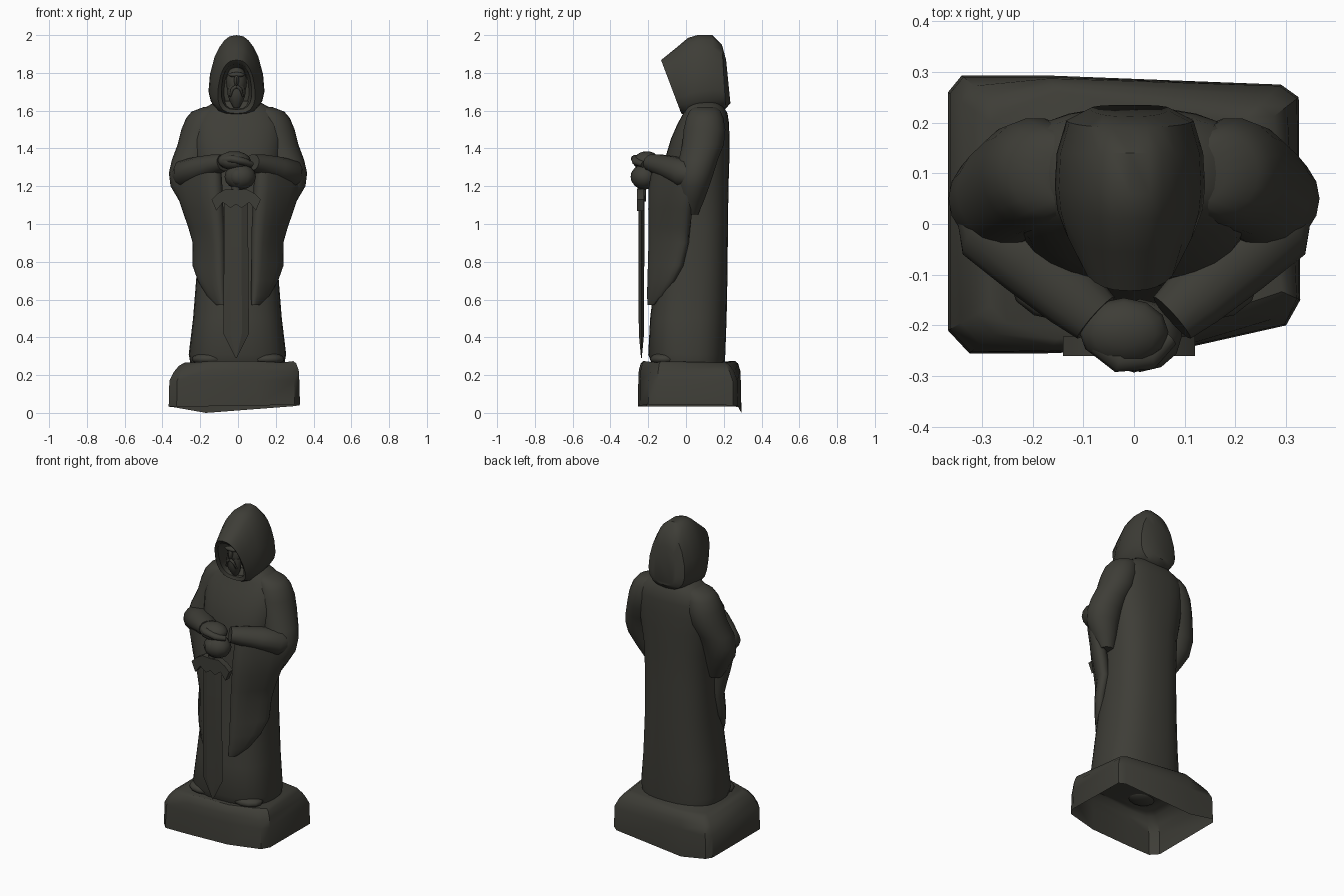
import bpy, bmesh, math
from mathutils import Vector

stone = bpy.data.materials.new("dark stone")
stone.diffuse_color = (0.048, 0.047, 0.038, 1)


def finish(name, bm, angle=40):
    bmesh.ops.recalc_face_normals(bm, faces=bm.faces)
    me = bpy.data.meshes.new(name)
    bm.to_mesh(me)
    bm.free()
    ob = bpy.data.objects.new(name, me)
    bpy.context.collection.objects.link(ob)
    me.materials.append(stone)
    for o in bpy.context.selected_objects:
        o.select_set(False)
    ob.select_set(True)
    bpy.context.view_layer.objects.active = ob
    bpy.ops.object.shade_smooth_by_angle(angle=math.radians(angle))
    return ob


def loft(name, rings, cap0=True, cap1=True, angle=40):
    bm = bmesh.new()
    vs = [[bm.verts.new(p) for p in r] for r in rings]
    n = len(vs[0])
    for a, b in zip(vs, vs[1:]):
        for i in range(n):
            j = (i + 1) % n
            bm.faces.new((a[i], a[j], b[j], b[i]))
    if cap0:
        bm.faces.new(vs[0][::-1])
    if cap1:
        bm.faces.new(vs[-1])
    return finish(name, bm, angle)


def circle(n, p=1.0):
    # unit superellipse points; p < 1 is squarer
    out = []
    for i in range(n):
        a = 2 * math.pi * i / n
        c, s = math.cos(a), math.sin(a)
        out.append((math.copysign(abs(c) ** p, c), math.copysign(abs(s) ** p, s)))
    return out


def tube(name, pts, n=14):
    # pts: (x, y, z, horizontal radius, vertical radius)
    ps = [Vector(p[:3]) for p in pts]
    rings = []
    for i, p in enumerate(pts):
        t = (ps[min(i + 1, len(ps) - 1)] - ps[max(i - 1, 0)]).normalized()
        side = t.cross(Vector((0, 1, 0) if abs(t.z) > 0.9 else (0, 0, 1))).normalized()
        up = side.cross(t)
        rings.append([ps[i] + side * c * p[3] + up * s * p[4] for c, s in circle(n)])
    return loft(name, rings, angle=50)


def blob(name, loc, scale, seg=12, rot=0):
    bm = bmesh.new()
    bmesh.ops.create_uvsphere(bm, u_segments=seg, v_segments=8, radius=1)
    for v in bm.verts:
        v.co = Vector((v.co.x * scale[0], v.co.y * scale[1], v.co.z * scale[2]))
    ob = finish(name, bm, 60)
    ob.location = loc
    ob.rotation_euler = (rot, 0, 0)
    return ob


# chipped plinth, hollow underneath
outline = [(-.17, -.255, .035), (.1, -.245, .038), (.30, -.2, .045), (.328, -.15, .045),
           (.325, .25, .04), (.29, .275, .035), (-.17, .293, .0), (-.34, .293, .03),
           (-.367, .26, .033), (-.367, -.21, .033), (-.325, -.255, .033)]
rings = [[(x, y, z) for x, y, z in outline]]
for z, s, chip, drop in ((.17, .99, 0, 0), (.225, .98, .05, .01), (.262, .94, .09, .012), (.274, .89, .12, .008)):
    ring = []
    for x, y, _ in outline:
        corner = abs(x) > .25 and abs(y) > .18
        k = s - (chip if corner else 0)
        ring.append((x * k, y * k, z - (drop if corner else 0)))
    rings.append(ring)
loft("plinth", rings, cap0=False, angle=35)

# robe: z, half width, front y, back y
robe = [(.268, .25, -.185, .205), (.31, .258, -.2, .208), (.5, .235, -.19, .215),
        (.75, .215, -.16, .22), (1.0, .208, -.135, .222), (1.2, .212, -.125, .225),
        (1.35, .235, -.11, .23), (1.45, .245, -.08, .23), (1.53, .24, -.045, .228),
        (1.585, .215, -.015, .22), (1.62, .165, .0, .2), (1.65, .11, .02, .18)]
loft("robe", [[(w * c - .003, (f + b) / 2 + (b - f) / 2 * s, z) for c, s in circle(28, .8)]
              for z, w, f, b in robe], angle=50)

# z, centre x, centre y, radius x, radius y
arm = [(1.62, .12, .1, .06, .06), (1.595, .16, .1, .085, .085), (1.56, .18, .1, .095, .1),
       (1.5, .195, .098, .105, .112), (1.42, .215, .09, .105, .112), (1.34, .245, .065, .105, .105),
       (1.27, .262, .05, .104, .098), (1.2, .262, .04, .095, .085), (1.12, .24, .03, .07, .065),
       (1.05, .22, .02, .045, .045)]
for m, tag in ((-1, "left"), (1, "right")):
    # upper arm and forearm
    loft(tag + "_upper_arm", [[(m * (x + a * c), y + b * s, z) for c, s in circle(18)]
                              for z, x, y, a, b in arm], angle=50)
    tube(tag + "_forearm_sleeve", [(m * .32, .035, 1.25, .04, .05), (m * .285, .0, 1.265, .08, .075),
                                   (m * .2, -.07, 1.293, .078, .066), (m * .12, -.145, 1.315, .065, .055),
                                   (m * .075, -.185, 1.325, .055, .045)])
    # hanging sleeve: z, outer x y, inner x y, half thickness
    drape = [(1.31, .32, .04, .10, -.165, .05), (1.2, .325, .045, .095, -.185, .055),
             (1.08, .285, .025, .09, -.19, .05), (.98, .25, .015, .085, -.192, .045),
             (.9, .228, .01, .083, -.194, .04), (.78, .232, -.02, .08, -.196, .036),
             (.7, .205, -.06, .078, -.198, .032), (.62, .16, -.115, .075, -.2, .025),
             (.57, .11, -.165, .075, -.2, .012)]
    rs = []
    for z, ox, oy, ix, iy, t in drape:
        o, i = Vector((m * ox, oy, z)), Vector((m * ix, iy, z))
        d = (o - i) / 2
        nrm = Vector((-d.y, d.x, 0)).normalized()
        rs.append([(o + i) / 2 + d * c + nrm * t * s for c, s in circle(14, .75)])
    loft(tag + "_hanging_sleeve", rs, angle=50)
    # foot under the hem
    blob(tag + "_foot", (m * .15, -.115, .285), (.095, .075, .035))

# hood, lofted from the face recess over the rim to the back
# half width, bottom z, top z, bottom y, top y, narrowing towards the top
hood = [(.065, 1.62, 1.82, .06, .02, .2), (.08, 1.605, 1.845, -.02, -.112, .25),
        (.1, 1.585, 1.868, -.025, -.132, .35), (.13, 1.575, 1.93, .0, -.055, .45),
        (.147, 1.58, 1.985, .035, .01, .5), (.152, 1.585, 2.0, .08, .06, .5),
        (.148, 1.595, 2.0, .14, .14, .5), (.128, 1.61, 1.95, .21, .19, .45),
        (.08, 1.64, 1.87, .235, .212, .4)]
rs = []
for w, zb, zt, yb, yt, nar in hood:
    ring = []
    for c, s in circle(20, .7):
        t = (s + 1) / 2
        x = w * c * (1.05 - nar * t ** 2)
        ring.append((x - .008, yb + (yt - yb) * t, zb + (zt - zb) * t))
    rs.append(ring)
loft("hood", rs, angle=40)

# bearded face
blob("face", (-.008, .0, 1.75), (.055, .06, .09))
blob("brow", (-.008, -.055, 1.79), (.045, .018, .014), 10)
blob("nose", (-.008, -.062, 1.76), (.013, .02, .03), 8)
loft("beard", [[(w * c - .008, y + d * s, z) for c, s in circle(10)] for z, w, y, d in
               ((1.73, .045, -.03, .03), (1.69, .048, -.03, .033), (1.65, .036, -.022, .03),
                (1.615, .015, -.012, .018))], angle=50)
for m in (-1, 1):
    tube("moustache", [(-.008, -.066, 1.73, .009, .009), (m * .022 - .008, -.064, 1.715, .009, .009),
                       (m * .034 - .008, -.052, 1.675, .006, .006)], 8)

# folded hands on the sword grip
blob("lower_hand", (.012, -.22, 1.25), (.083, .072, .068))
blob("upper_hand", (-.02, -.213, 1.335), (.088, .068, .05), rot=.15)
tube("thumb", [(-.07, -.235, 1.34, .025, .022), (-.03, -.265, 1.345, .028, .022),
               (.03, -.262, 1.33, .026, .02), (.07, -.225, 1.315, .018, .016)], 10)
blob("knuckle", (.0, -.262, 1.25), (.045, .031, .045), 8)

# sword blade with a central ridge
loft("sword_blade", [[(-.01 + w * a, -.236 + t * b, z)
                      for a, b in ((1, 0), (.45, -1), (-.45, -1), (-1, 0), (-.45, 1), (.45, 1))]
                     for z, w, t in ((1.15, .062, .016), (.42, .068, .014), (.29, .003, .002))], angle=20)
tube("sword_grip", [(-.01, -.235, 1.12, .024, .024), (-.01, -.235, 1.33, .024, .024)], 10)

# crossguard with flared, scalloped ends
half = [(0, 1.105), (.03, 1.085), (.07, 1.115), (.105, 1.07), (.13, 1.13), (.10, 1.16), (.055, 1.185), (0, 1.18)]
prof = half + [(-x, z) for x, z in half[-2:0:-1]]
loft("sword_guard", [[(x - .01, y, z) for x, z in prof] for y in (-.26, -.222)], angle=30)
